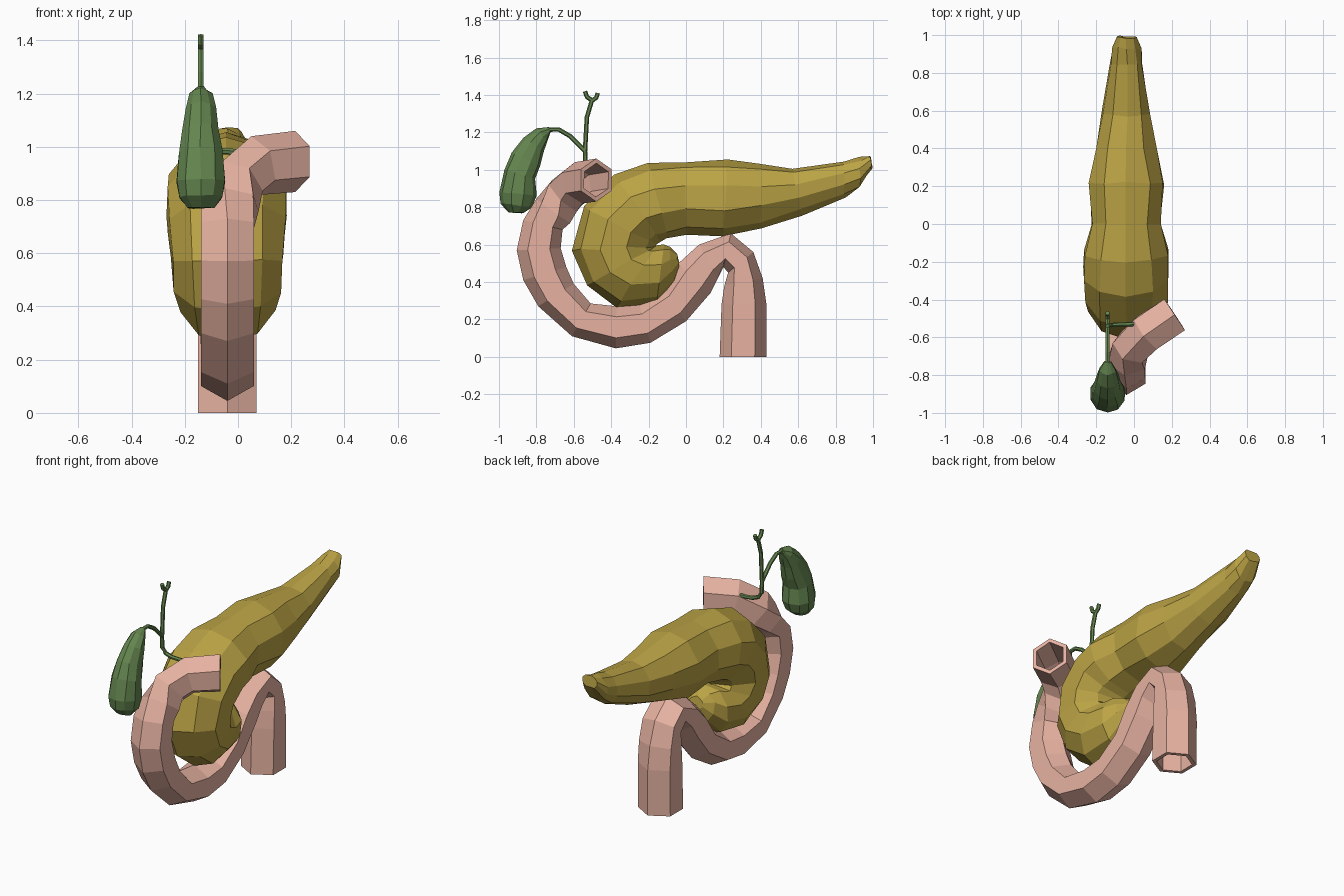
import bpy, bmesh, math, random
from mathutils import Vector as V

random.seed(4)


def material(name, rgb):
    m = bpy.data.materials.new(name)
    m.diffuse_color = (*rgb, 1)
    return m


PINK = material("pink", (0.80, 0.45, 0.36))
MUSTARD = material("mustard", (0.50, 0.37, 0.06))
GREEN = material("green", (0.13, 0.24, 0.08))


def pair(x, ay, az, by, bz, w):
    """Section spanning two outline points in the side view, half width w."""
    a, b = V((x, ay, az)), V((x, by, bz))
    return (a + b) / 2, (a - b) / 2, V((w, 0, 0))


def loft(name, sections, sides, mat, caps=True, jitter=0):
    bm = bmesh.new()
    rings = []
    for c, n, b in sections:
        ring = []
        for i in range(sides):
            t = math.tau * i / sides
            noise = V([random.uniform(-jitter, jitter) for _ in range(3)])
            ring.append(bm.verts.new(c + n * math.cos(t) + b * math.sin(t) + noise))
        rings.append(ring)
    for r, s in zip(rings, rings[1:]):
        for i in range(sides):
            j = (i + 1) % sides
            bm.faces.new((r[i], r[j], s[j], s[i]))
    if caps:
        bm.faces.new(rings[0])
        bm.faces.new(rings[-1])
    bmesh.ops.recalc_face_normals(bm, faces=bm.faces)
    me = bpy.data.meshes.new(name)
    bm.to_mesh(me)
    bm.free()
    me.materials.append(mat)
    ob = bpy.data.objects.new(name, me)
    bpy.context.collection.objects.link(ob)
    return ob


def duct(name, pts, r=0.012):
    pts = [V(p) for p in pts]
    secs = []
    for i, p in enumerate(pts):
        t = (pts[min(i + 1, len(pts) - 1)] - pts[max(i - 1, 0)]).normalized()
        n = t.cross(V((0.3, 1, 0.2)) if abs(t.x) > 0.7 else V((1, 0, 0))).normalized()
        if abs(t.x) > 0.7 and n.z < 0:
            n = -n
        secs.append((p, n * r, n.cross(t) * r))
    return loft(name, secs, 6, GREEN)


# Duodenum: hollow hexagonal tube, upper mouth turned sideways
gut = [(V(c), V(n), V(b)) for c, n, b in (
    ((0.215, -0.48, 0.945), (0, 0, 0.115), (0.063, -0.095, 0)),
    ((0.07, -0.575, 0.93), (-0.02, -0.02, 0.11), (0.07, -0.09, 0)),
    ((-0.01, -0.65, 0.86), (-0.05, -0.065, 0.085), (0.09, -0.06, 0.02)),
    ((-0.03, -0.71, 0.78), (-0.02, -0.09, 0.065), (0.112, -0.02, 0.01)))]
for p in ((-.87, .73, -.66, .68, .115), (-.905, .57, -.67, .58, .115),
          (-.87, .41, -.64, .48, .115), (-.79, .27, -.6, .39, .115),
          (-.61, .11, -.51, .285, .115), (-.375, .045, -.37, .27, .115),
          (-.19, .075, -.25, .28, .115), (0, .19, -.12, .37, .115),
          (.13, .34, -.04, .5, .118), (.17, .42, .07, .6, .12),
          (.2, .48, .24, .66, .122), (.225, .45, .36, .56, .124),
          (.205, .38, .41, .42, .126), (.19, .28, .43, .28, .127),
          (.18, 0, .43, 0, .127)):
    gut.append(pair(-0.04, *p))
tube = loft("duodenum", gut, 6, PINK, caps=False)
wall = tube.modifiers.new("wall", "SOLIDIFY")
wall.thickness = 0.025
wall.offset = -1

# Pancreas: tail, body, then the head hooking back under
loft("pancreas", [pair(-0.04, *p) for p in (
    (.985, 1.075, .995, 1.0, .055), (.93, 1.065, .93, .9, .08),
    (.84, 1.045, .85, .85, .09), (.57, 1.01, .62, .76, .13),
    (.4, 1.03, .4, .69, .165), (.22, 1.06, .2, .64, .205),
    (0, 1.045, 0, .65, .19), (-.2, 1.04, -.1, .63, .23),
    (-.38, .97, -.14, .62, .235), (-.55, .8, -.16, .60, .23),
    (-.61, .57, -.17, .59, .22), (-.53, .38, -.16, .59, .21),
    (-.37, .265, -.15, .6, .19), (-.15, .29, -.12, .605, .16),
    (-.06, .39, -.09, .59, .11), (-.035, .48, -.05, .55, .05))],
    10, MUSTARD, jitter=0.006)

# Gallbladder
loft("gallbladder", [pair(-0.14, *p) for p in (
    (-.95, .77, -.87, .77, .05), (-.99, .82, -.82, .80, .085),
    (-1.0, .88, -.8, .86, .096), (-.97, 1.0, -.805, .95, .085),
    (-.93, 1.09, -.78, 1.02, .072), (-.87, 1.17, -.76, 1.1, .06),
    (-.8, 1.22, -.74, 1.16, .045), (-.735, 1.23, -.725, 1.2, .018))],
    10, GREEN, jitter=0.003)

# Bile ducts
X = -0.14
duct("cystic_duct", [(X, -.75, 1.215), (X, -.68, 1.215), (X, -.62, 1.18), (X, -.54, 1.1)])
duct("common_bile_duct", [(X, -.502, 1.375), (X, -.53, 1.28), (X, -.54, 1.1),
                          (X, -.538, 1.03), (-.12, -.535, 1.0), (-.08, -.533, .985),
                          (0.0, -.53, .98)])
duct("hepatic_duct_front", [(X, -.502, 1.37), (X, -.53, 1.39), (X, -.54, 1.42)])
duct("hepatic_duct_back", [(X, -.502, 1.37), (X, -.48, 1.385), (X, -.472, 1.41)])
